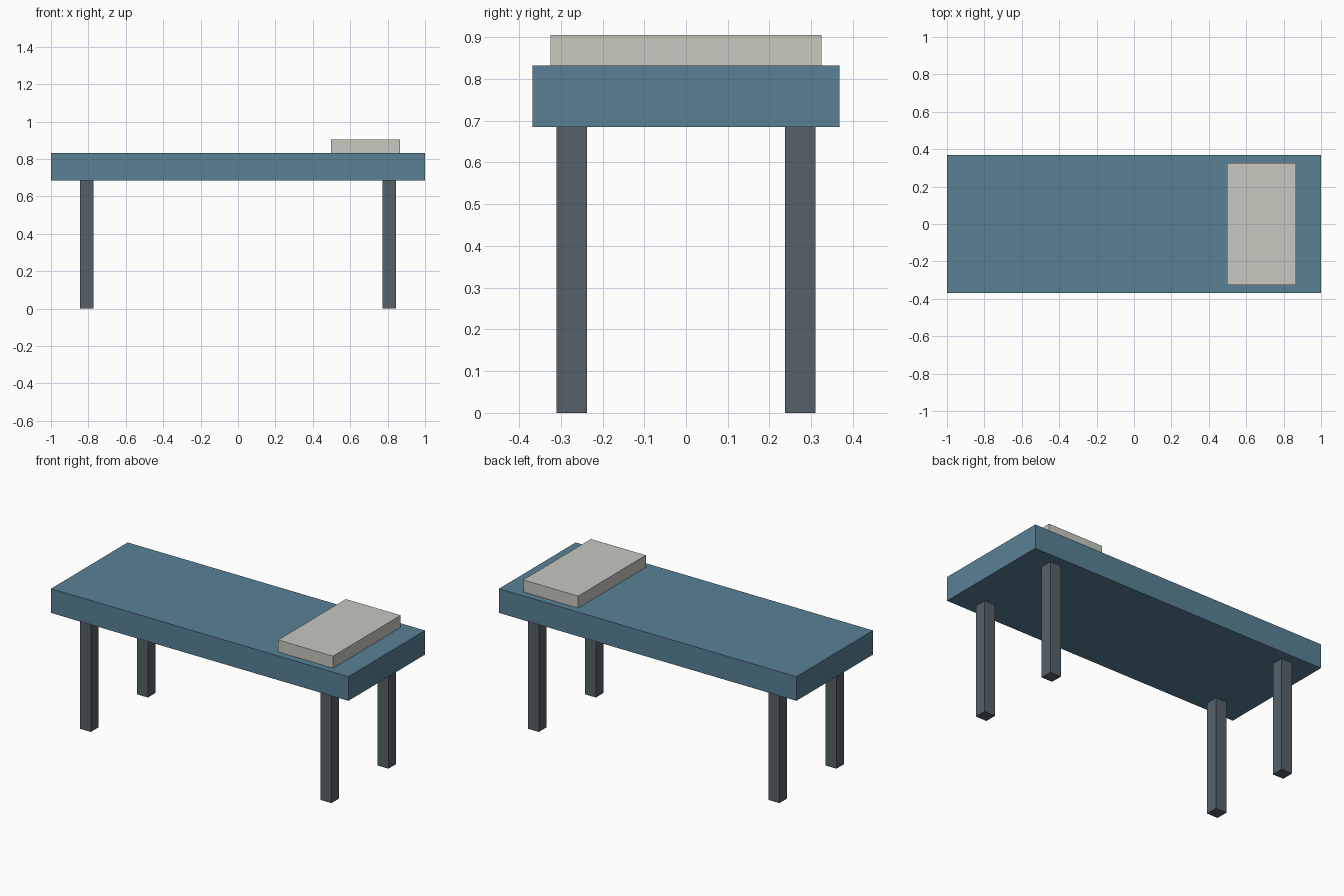
import bpy

cube = bpy.data.objects.get("Cube")
if cube:
    bpy.data.objects.remove(cube, do_unlink=True)


def material(name, rgb):
    mat = bpy.data.materials.new(name)
    mat.use_nodes = True
    color = (*rgb, 1.0)
    mat.diffuse_color = color
    mat.node_tree.nodes["Principled BSDF"].inputs["Base Color"].default_value = color
    return mat


def box(name, low, high, mat):
    """Flat-sided box spanning two opposite corners."""
    center = [(a + b) / 2 for a, b in zip(low, high)]
    bpy.ops.mesh.primitive_cube_add(size=1, location=center)
    obj = bpy.context.object
    obj.name = name
    obj.scale = [b - a for a, b in zip(low, high)]
    bpy.ops.object.transform_apply(location=False, rotation=False, scale=True)
    obj.data.materials.append(mat)
    return obj


blue = material("padded blue", (0.10, 0.22, 0.30))
grey = material("dark grey metal", (0.09, 0.12, 0.14))
cream = material("pale linen", (0.58, 0.58, 0.53))

leg_top, bed_top, pillow_top = 0.685, 0.832, 0.905

# Mattress slab
box("mattress", (-1, -0.368, leg_top), (1, 0.368, bed_top), blue)

# Pillow at the left end
box("pillow", (0.498, -0.325, bed_top), (0.867, 0.325, pillow_top), cream)

# Four square legs
half = 0.0365
for side, x in (("right", -0.809), ("left", 0.809)):
    for end, y in (("front", -0.274), ("back", 0.274)):
        box(f"{end}_{side}_leg", (x - half, y - half, 0),
            (x + half, y + half, leg_top), grey)
